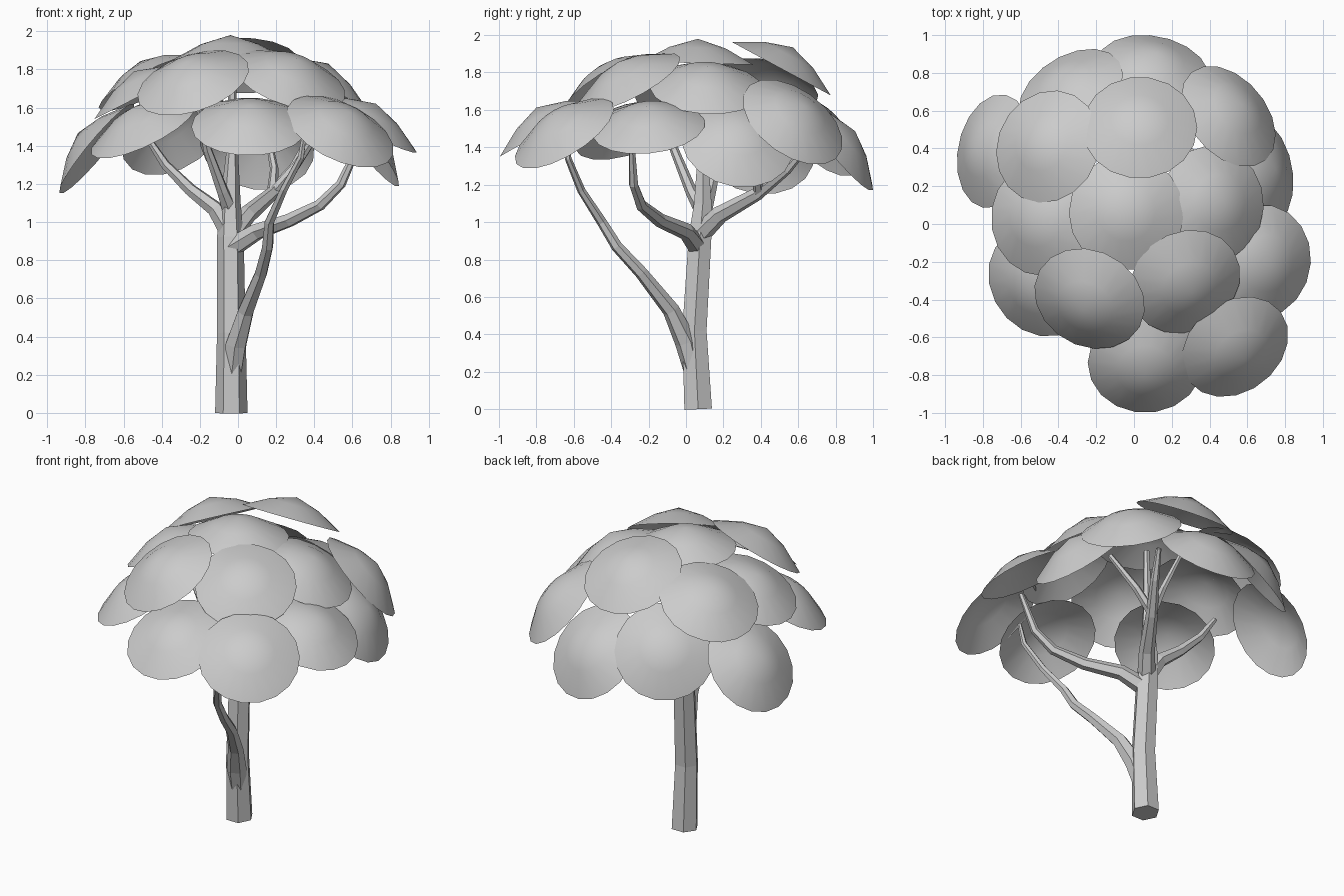
import bpy, bmesh, math
from mathutils import Vector


def limb(name, pts):
    """Six-sided tapered tube; each point is x, y, z, radius."""
    cu = bpy.data.curves.new(name, 'CURVE')
    cu.dimensions = '3D'
    cu.bevel_depth = 1.0
    cu.bevel_resolution = 1
    cu.use_fill_caps = True
    sp = cu.splines.new('POLY')
    sp.points.add(len(pts) - 1)
    sp.use_smooth = False
    for p, (x, y, z, r) in zip(sp.points, pts):
        p.co = (x, y, z, 1)
        p.radius = r
    ob = bpy.data.objects.new(name, cu)
    bpy.context.collection.objects.link(ob)
    bpy.ops.object.select_all(action='DESELECT')
    ob.select_set(True)
    bpy.context.view_layer.objects.active = ob
    bpy.ops.object.convert(target='MESH')


def leaf_cap(name, centre, normal, sides=18, radius=0.305):
    """Thin shallow dome, open underneath."""
    bm = bmesh.new()
    apex = bm.verts.new((0, 0, 0.13))
    rings = []
    for f, h in ((0.5, 0.083), (1.0, 0.0)):
        rings.append([bm.verts.new((radius * f * math.cos(math.tau * i / sides),
                                    radius * f * math.sin(math.tau * i / sides), h))
                      for i in range(sides)])
    inner, outer = rings
    for i in range(sides):
        j = (i + 1) % sides
        bm.faces.new((apex, inner[i], inner[j]))
        bm.faces.new((inner[i], outer[i], outer[j], inner[j]))
    for f in bm.faces:
        f.smooth = True
    me = bpy.data.meshes.new(name)
    bm.to_mesh(me)
    bm.free()
    ob = bpy.data.objects.new(name, me)
    bpy.context.collection.objects.link(ob)
    ob.location = centre
    ob.rotation_euler = Vector(normal).to_track_quat('Z', 'Y').to_euler()


# Trunk
limb("trunk", [(-.035, .065, 0, .085), (-.035, .045, .42, .075), (-.04, .075, .92, .07),
               (-.04, .09, 1.1, .054), (-.03, .09, 1.38, .03), (-.03, .08, 1.8, .018)])

# Branches
limb("branch_front_low", [(-.035, .055, .15, .05), (-.01, 0, .36, .06), (.04, -.08, .53, .046),
                          (.12, -.24, .73, .035), (.155, -.37, .87, .031), (.165, -.45, 1.0, .027),
                          (.24, -.56, 1.17, .022), (.33, -.63, 1.34, .018), (.35, -.65, 1.48, .012)])
limb("branch_right", [(-.03, .06, .87, .055), (.1, 0, .95, .046), (.27, -.14, 1.01, .038),
                      (.43, -.24, 1.09, .031), (.54, -.28, 1.2, .026), (.64, -.29, 1.42, .016)])
limb("branch_left", [(-.05, .08, .96, .055), (-.12, .1, 1.07, .044), (-.25, .13, 1.17, .034),
                     (-.38, .16, 1.3, .026), (-.48, .18, 1.45, .016)])
limb("branch_back", [(-.03, .08, .94, .055), (.05, .18, 1.04, .048), (.18, .38, 1.15, .036),
                     (.29, .54, 1.28, .026), (.36, .66, 1.42, .016)])
limb("twig_back_right", [(.19, .39, 1.16, .03), (.30, .38, 1.29, .024), (.44, .30, 1.5, .016)])
limb("twig_back", [(.18, .38, 1.15, .03), (.19, .5, 1.28, .022), (.15, .62, 1.48, .014)])
limb("branch_inner_left", [(-.04, .09, 1.06, .045), (-.08, .03, 1.16, .032),
                           (-.16, -.06, 1.38, .024), (-.21, -.15, 1.62, .015)])

# Canopy: centre and facing direction of each leaf cap
caps = [
    ((.10, .805, 1.405), (.15, .76, .62)),
    ((.03, .51, 1.82), (0, .475, .88)),
    ((-.455, .41, 1.73), (-.43, .22, .87)),
    ((-.74, .385, 1.385), (-.76, .15, .63)),
    ((-.335, .695, 1.48), (-.42, .65, .64)),
    ((.50, .57, 1.535), (.57, .48, .66)),
    ((.65, .275, 1.425), (.77, .15, .62)),
    ((.415, .11, 1.715), (.45, .05, .89)),
    ((-.04, .06, 1.85), (0, .03, 1)),
    ((-.485, .03, 1.675), (-.45, 0, .89)),
    ((-.495, -.305, 1.49), (-.42, -.30, .86)),
    ((-.235, -.395, 1.73), (-.28, -.49, .83)),
    ((.27, -.305, 1.745), (.28, -.44, .86)),
    ((.665, -.20, 1.505), (.45, -.10, .88)),
    ((.535, -.65, 1.475), (.38, -.49, .78)),
    ((.06, -.735, 1.50), (0, -.50, .87)),
]
for n, (c, d) in enumerate(caps, 1):
    leaf_cap(f"leaf_cap_{n}", c, d)
